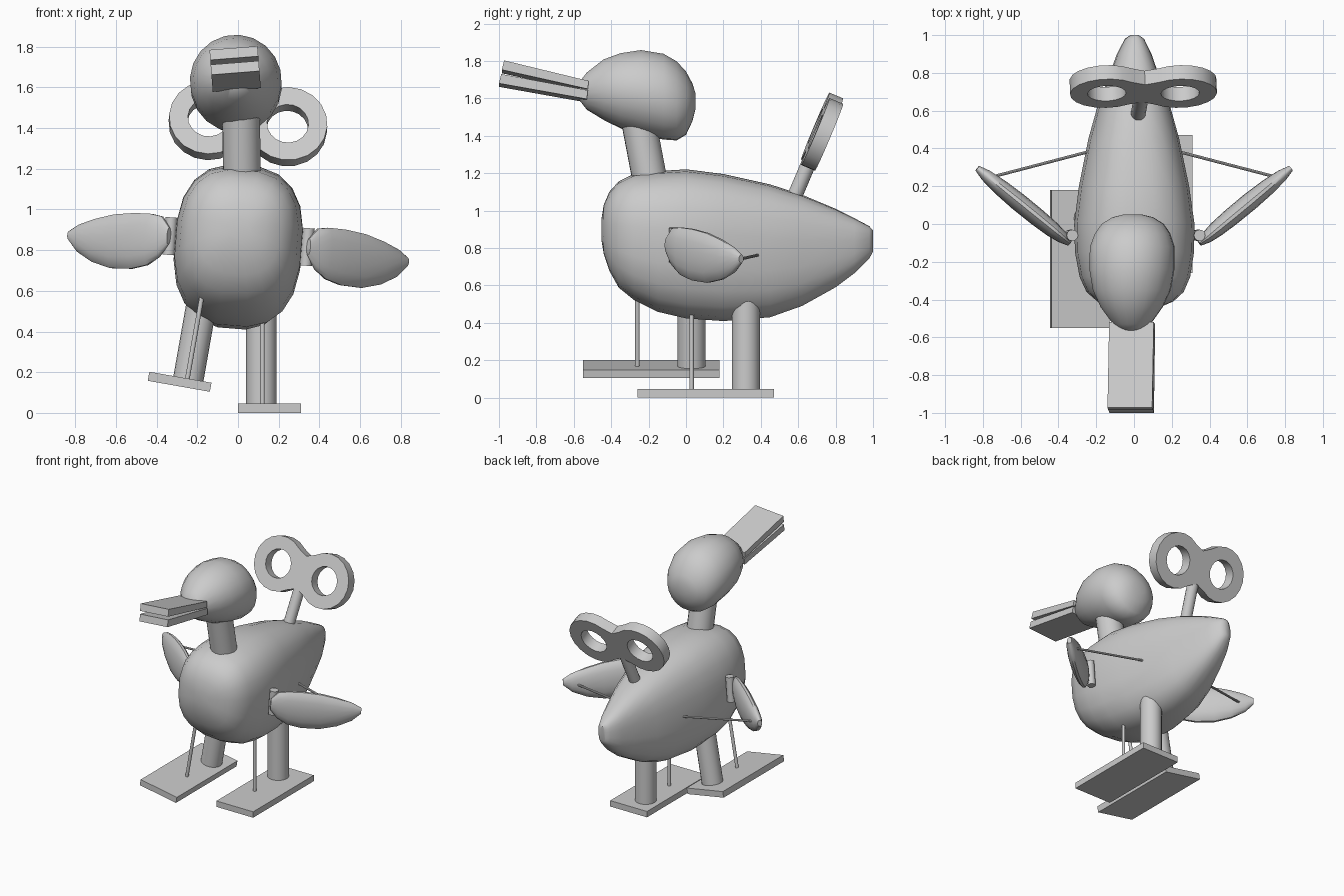
import bpy, bmesh, math
from mathutils import Matrix, Vector

if "Cube" in bpy.data.objects:
    bpy.data.objects.remove(bpy.data.objects["Cube"])

I = Matrix.Identity(4)
MIRROR = Matrix.Scale(-1, 4, (1, 0, 0))


def roll(deg, x, z):
    p = Matrix.Translation((x, 0, z))
    return p @ Matrix.Rotation(math.radians(deg), 4, 'Y') @ p.inverted()


BODY = roll(4.5, 0, 0.8)       # waddling lean of the body
HEAD = roll(-4.5, 0, 1.62)     # head leans the other way


def finish(name, bm, m=I):
    bm.transform(m)
    bmesh.ops.recalc_face_normals(bm, faces=bm.faces)
    me = bpy.data.meshes.new(name)
    bm.to_mesh(me)
    bm.free()
    ob = bpy.data.objects.new(name, me)
    bpy.context.collection.objects.link(ob)
    return ob


def loft(name, stations, m=I, n=20, power=2.0, x=0.0):
    """Skin rounded sections (y, top z, bottom z, half width) along y."""
    bm = bmesh.new()
    rings = []
    for y, zt, zb, hw in stations:
        ring = []
        for i in range(n):
            a = 2 * math.pi * (i + 0.5) / n
            c, s = math.cos(a), math.sin(a)
            u = math.copysign(abs(c) ** (2 / power), c)
            v = math.copysign(abs(s) ** (2 / power), s)
            ring.append(bm.verts.new((x + hw * u, y, (zt + zb) / 2 + v * (zt - zb) / 2)))
        rings.append(ring)
    for a, b in zip(rings, rings[1:]):
        for i in range(n):
            j = (i + 1) % n
            bm.faces.new((a[i], a[j], b[j], b[i]))
    bm.faces.new(rings[0])
    bm.faces.new(rings[-1])
    return finish(name, bm, m)


def tube(name, a, b, r, m=I, n=20):
    a, b = Vector(a), Vector(b)
    d = b - a
    bm = bmesh.new()
    mat = Matrix.Translation((a + b) / 2) @ d.to_track_quat('Z', 'Y').to_matrix().to_4x4()
    bmesh.ops.create_cone(bm, cap_ends=True, segments=n, radius1=r, radius2=r,
                          depth=d.length, matrix=mat)
    return finish(name, bm, m)


def prism(name, pts, x0, x1, m=I):
    """Extrude a (y, z) outline across x."""
    bm = bmesh.new()
    f = bm.faces.new([bm.verts.new((x0, y, z)) for y, z in pts])
    ext = bmesh.ops.extrude_face_region(bm, geom=[f])
    bmesh.ops.translate(bm, vec=(x1 - x0, 0, 0),
                        verts=[v for v in ext['geom'] if isinstance(v, bmesh.types.BMVert)])
    return finish(name, bm, m)


# Body, neck and head
loft("body", [(-.453, .95, .85, .06), (-.44, 1.03, .77, .13), (-.41, 1.10, .68, .20),
              (-.36, 1.155, .59, .255), (-.28, 1.195, .525, .29), (-.15, 1.21, .46, .312),
              (0, 1.22, .425, .315), (.2, 1.195, .41, .288), (.45, 1.14, .43, .237),
              (.62, 1.085, .49, .19), (.8, 1.01, .59, .125), (.9, .96, .665, .09),
              (.98, .917, .745, .05), (1.0, .895, .78, .022)], BODY, power=2.6)
tube("neck", (.02, -.185, 1.12), (.015, -.25, 1.46), .093)
loft("head", [(-.577, 1.68, 1.60, .05), (-.53, 1.74, 1.54, .10), (-.44, 1.81, 1.485, .165),
              (-.35, 1.843, 1.44, .207), (-.24, 1.86, 1.405, .226), (-.12, 1.84, 1.38, .225),
              (-.05, 1.80, 1.375, .20), (0, 1.745, 1.405, .165), (.035, 1.68, 1.48, .11),
              (.05, 1.63, 1.54, .05)], HEAD, x=-.01)

# Beak, slightly open
prism("upper_beak", [(-.972, 1.795), (-.52, 1.685), (-.525, 1.642), (-.985, 1.745)],
      -.127, .11, HEAD)
prism("lower_beak", [(-.988, 1.722), (-.525, 1.635), (-.53, 1.588), (-1.0, 1.672)],
      -.127, .11, HEAD)

# Feet, legs and leg rods; the left one is lifted and stepping forward
steps = {"right": Matrix.Translation((.155, .105, .0225)),
         "left": Matrix.Translation((-.287, -.185, .153))
         @ Matrix.Rotation(math.radians(10), 4, 'Y') @ MIRROR}
for side, m in steps.items():
    h = .0225
    prism(side + "_foot", [(-.365, -h), (.365, -h), (.365, h), (-.365, h)], -.155, .155, m)
    tube(side + "_leg", (-.04, .215, 0), (-.04, .215, .53), .075, m)
    tube(side + "_leg_rod", (-.035, -.075, 0), (-.035, -.075, .46), .012, m, 10)

# Wings with hinge pins and push rods
for side, m in (("right", BODY), ("left", BODY @ MIRROR)):
    place = Matrix.Translation((.36, -.09, 0)) @ Matrix.Rotation(math.radians(-50.8), 4, 'Z')
    loft(side + "_wing", [(-.02, .885, .80, .015), (.03, .938, .735, .032), (.1, .947, .69, .042),
                          (.2, .945, .665, .047), (.33, .93, .66, .048), (.45, .90, .685, .043),
                          (.55, .865, .73, .032), (.61, .83, .785, .016)], m @ place, 16)
    tube(side + "_wing_hinge", (.338, -.06, .75), (.338, -.06, .935), .03, m, 12)
    tube(side + "_wing_rod", (.2, .393, .78), (.75, .25, .79), .008, m, 8)

# Winding key: figure-eight plate with two holes on a stem
tilt = math.radians(23)
key = BODY @ Matrix.Translation((0, .728, 1.424)) @ Matrix.Rotation(math.pi / 2 - tilt, 4, 'X')
R, C = .195, .195
arc = [math.radians(-130 + 260 * i / 14) for i in range(15)]
lobe = [(C + R * math.cos(a), R * math.sin(a)) for a in arc]
outline = [(0, -.118)] + lobe + [(0, .118)] + [(-x, -y) for x, y in lobe]
circle = [(.102 * math.cos(i * math.pi / 9), .102 * math.sin(i * math.pi / 9)) for i in range(18)]
cu = bpy.data.curves.new("key_plate", 'CURVE')
cu.dimensions = '2D'
cu.fill_mode = 'BOTH'
cu.extrude = .04
for pts in (outline, [(x + C, y) for x, y in circle], [(x - C, y) for x, y in circle]):
    sp = cu.splines.new('POLY')
    sp.points.add(len(pts) - 1)
    for p, (x, y) in zip(sp.points, pts):
        p.co = (x, y, 0, 1)
    sp.use_cyclic_u = True
plate = bpy.data.objects.new("key_plate", cu)
bpy.context.collection.objects.link(plate)
plate.matrix_world = key
bpy.context.view_layer.objects.active = plate
plate.select_set(True)
bpy.ops.object.convert(target='MESH')
bm = bmesh.new()
bm.from_mesh(plate.data)
bmesh.ops.remove_doubles(bm, verts=bm.verts, dist=1e-4)
bmesh.ops.recalc_face_normals(bm, faces=bm.faces)
bm.to_mesh(plate.data)
bm.free()
tube("key_stem", (0, -.1, 0), (0, -.42, 0), .04, key, 16)

# Smooth shading with crisp edges
bpy.ops.object.select_all(action='SELECT')
bpy.ops.object.shade_smooth_by_angle(angle=math.radians(40))
